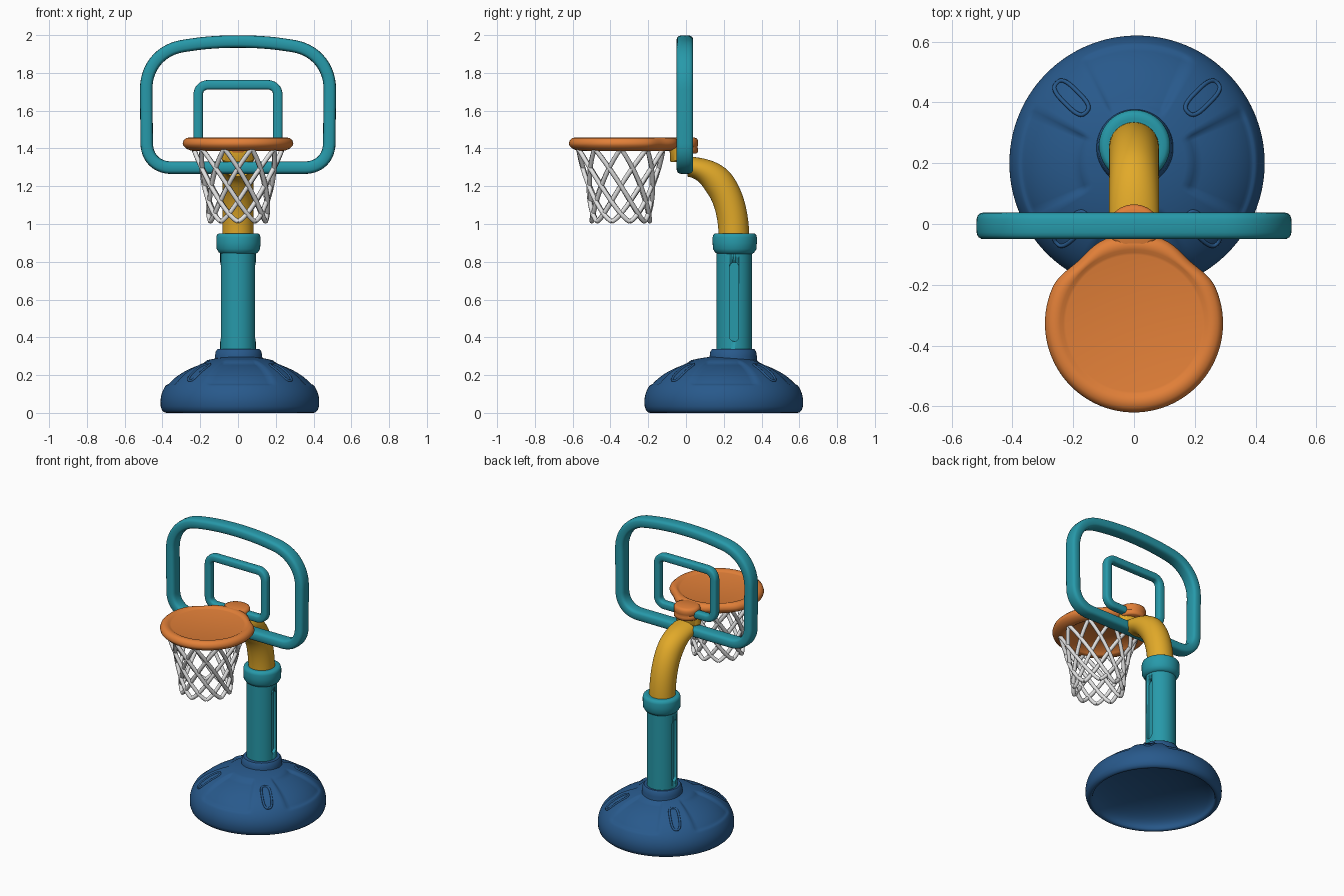
import bpy, bmesh
from math import sin, cos, pi, sqrt, radians, copysign
from mathutils import Vector
from mathutils.geometry import interpolate_bezier

if "Cube" in bpy.data.objects:
    bpy.data.objects.remove(bpy.data.objects["Cube"], do_unlink=True)


def material(name, rgb):
    m = bpy.data.materials.new(name)
    m.use_nodes = True
    m.diffuse_color = (*rgb, 1)
    m.node_tree.nodes["Principled BSDF"].inputs["Base Color"].default_value = (*rgb, 1)
    return m


TEAL = material("teal", (0.02, 0.32, 0.4))
BLUE = material("navy blue", (0.021, 0.1, 0.26))
YELLOW = material("yellow", (0.76, 0.4, 0.022))
ORANGE = material("orange", (0.76, 0.215, 0.04))
WHITE = material("net white", (0.76, 0.76, 0.76))


def select(ob):
    bpy.ops.object.select_all(action="DESELECT")
    ob.select_set(True)
    bpy.context.view_layer.objects.active = ob


def finish(name, bm, mat, angle=35):
    bmesh.ops.remove_doubles(bm, verts=bm.verts, dist=0.0001)
    bmesh.ops.recalc_face_normals(bm, faces=bm.faces)
    mesh = bpy.data.meshes.new(name)
    bm.to_mesh(mesh)
    bm.free()
    mesh.materials.append(mat)
    ob = bpy.data.objects.new(name, mesh)
    bpy.context.collection.objects.link(ob)
    select(ob)
    bpy.ops.object.shade_smooth_by_angle(angle=radians(angle))
    return ob


def bridge(bm, rings, closed):
    """Join rings of vertices with quads."""
    n = len(rings[0])
    for k in range(len(rings) if closed else len(rings) - 1):
        a, b = rings[k], rings[(k + 1) % len(rings)]
        for i in range(n):
            j = (i + 1) % n
            bm.faces.new((a[i], a[j], b[j], b[i]))


def lathe(name, profile, centre, mat, segs=64, warp=None, angle=35):
    """Turn an (r, z) profile about the vertical; warp may bend it by angle."""
    bm = bmesh.new()
    rings = []
    for r0, z0 in profile:
        ring = []
        for i in range(segs):
            t = 2 * pi * i / segs
            r, z = warp(r0, z0, t) if warp else (r0, z0)
            ring.append(bm.verts.new((centre[0] + r * cos(t), centre[1] + r * sin(t), z)))
        rings.append(ring)
    bridge(bm, rings, False)
    bmesh.ops.dissolve_degenerate(bm, edges=bm.edges, dist=0.00001)
    return finish(name, bm, mat, angle)


def oval(ratio):
    """Warp that squashes a lathe front to back."""
    return lambda r, z, t: (r / sqrt(cos(t) ** 2 + (sin(t) / ratio) ** 2), z)


def tube(name, paths, radius, mat, closed=False):
    cu = bpy.data.curves.new(name, "CURVE")
    cu.dimensions = "3D"
    cu.bevel_depth = radius
    cu.bevel_resolution = 2
    cu.use_fill_caps = True
    for pts in paths:
        s = cu.splines.new("POLY")
        s.points.add(len(pts) - 1)
        for p, co in zip(s.points, pts):
            p.co = (*co, 1)
        s.use_cyclic_u = closed
    cu.materials.append(mat)
    ob = bpy.data.objects.new(name, cu)
    bpy.context.collection.objects.link(ob)
    select(ob)
    bpy.ops.object.convert(target="MESH")
    bpy.ops.object.shade_smooth_by_angle(angle=radians(50))


def rounded(corners, steps=14):
    """Closed outline in x, z whose corners (x, z, cut) are rounded off."""
    out = []
    for i, (x, z, cut) in enumerate(corners):
        c = Vector((x, z))
        a = c + (Vector(corners[i - 1][:2]) - c).normalized() * cut
        b = c + (Vector(corners[(i + 1) % len(corners)][:2]) - c).normalized() * cut
        out += [p.xy for p in interpolate_bezier(a.to_3d(), a.lerp(c, 0.6).to_3d(),
                                                 b.lerp(c, 0.6).to_3d(), b.to_3d(), steps)]
    return out


def frame(name, corners, half_w, half_d, y, mat):
    """Sweep a soft rectangular section round a closed outline."""
    path = rounded(corners)
    bm = bmesh.new()
    rings = []
    soft = lambda v: copysign(abs(v) ** 0.6, v)
    for i, p in enumerate(path):
        d = (path[(i + 1) % len(path)] - path[i - 1]).normalized()
        ring = []
        for k in range(20):
            t = 2 * pi * k / 20
            u = half_w * soft(cos(t))
            ring.append(bm.verts.new((p.x + d.y * u, y + half_d * soft(sin(t)), p.y - d.x * u)))
        rings.append(ring)
    bridge(bm, rings, True)
    return finish(name, bm, mat, 50)


# Domed base with four sunken panels and a hollow underneath
BASE = (0.01, 0.2)
R = 0.42


def dome(r):
    return 0.06 + 0.24 * sqrt(max(0, 1 - (r / R) ** 2))


def step(v, lo, hi):
    t = min(1, max(0, (v - lo) / (hi - lo)))
    return t * t * (3 - 2 * t)


def panels(r, z, t):
    if z < dome(r) - 0.001:
        return r, z
    off = abs((t + pi / 4) % (pi / 2) - pi / 4)
    mask = step(r, 0.18, 0.195) * (1 - step(r, 0.375, 0.395)) * (1 - step(off, 0.44, 0.5))
    return r, z - 0.013 * mask


outer = [(R * sin(a), dome(R * sin(a))) for a in (pi / 2 * k / 44 for k in range(45))]
rim = [(0.419, 0.035), (0.412, 0.014), (0.4, 0.003), (0.39, 0), (0.38, 0.004)]
inner = [(0.376 * cos(a), 0.012 + 0.12 * sin(a)) for a in (pi / 2 * k / 16 for k in range(17))]
lathe("base_dome", outer + rim + inner, BASE, BLUE, 160, panels, 60)

# Raised oblong rings on the dome diagonals
slots = []
for q in range(4):
    a = pi / 4 + q * pi / 2
    loop = []
    for k in range(32):
        t = 2 * pi * k / 32
        u = 0.305 + copysign(abs(cos(t)) ** 0.6, cos(t)) * 0.068
        v = copysign(abs(sin(t)) ** 0.7, sin(t)) * 0.028
        x, y = u * cos(a) - v * sin(a), u * sin(a) + v * cos(a)
        loop.append((BASE[0] + x, BASE[1] + y, dome(sqrt(x * x + y * y))))
    slots.append(loop)
tube("base_slot_rims", slots, 0.007, BLUE, True)

# Collar, post with side grooves, and sleeve
POST = (0, 0.255)
lathe("base_collar", [(0, 0.25), (0.13, 0.25), (0.125, 0.3), (0.121, 0.325), (0.112, 0.337), (0, 0.337)],
      (0.003, 0.25), BLUE)
post = lathe("post", [(0, 0.3), (0.094, 0.3), (0.094, 0.9), (0, 0.9)], POST, TEAL)
for side in (-1, 1):
    bm = bmesh.new()
    rings = []
    for x in (0.072, 0.13):
        rings.append([bm.verts.new((side * x, POST[1] + 0.024 * cos(t),
                                    0.588 + 0.024 * sin(t) + copysign(0.185, sin(t))))
                      for t in (2 * pi * (k + 0.5) / 24 for k in range(24))])
        bm.faces.new(rings[-1])
    bridge(bm, rings, False)
    cutter = finish("groove_cutter", bm, TEAL)
    cutter.hide_render = True
    select(post)
    mod = post.modifiers.new("groove", "BOOLEAN")
    mod.operation = "DIFFERENCE"
    mod.object = cutter
    mod.solver = "EXACT"
    bpy.ops.object.modifier_apply(modifier=mod.name)
    bpy.data.objects.remove(cutter, do_unlink=True)
lathe("sleeve", [(0, 0.84), (0.09, 0.84), (0.104, 0.85), (0.115, 0.868), (0.117, 0.9), (0.117, 0.93),
                 (0.113, 0.944), (0.102, 0.951), (0.088, 0.951), (0, 0.945)], (0.002, 0.258), TEAL, 64, None, 50)

# Curved arm that flattens towards the backboard
bend = interpolate_bezier(*(Vector(p) for p in ((0, 0.255, 0.9), (0, 0.255, 1.15),
                                                (0, 0.17, 1.285), (0, 0.015, 1.304))), 32)
bm = bmesh.new()
rings = []
for i, p in enumerate(bend):
    d = (bend[min(i + 1, 31)] - bend[max(i - 1, 0)]).normalized()
    thick = 0.081 - 0.027 * step(i, 17, 31)
    rings.append([bm.verts.new(p + Vector((0.082 * cos(t), d.z * thick * sin(t), -d.y * thick * sin(t))))
                  for t in (2 * pi * k / 40 for k in range(40))])
bridge(bm, rings, False)
for ring in (rings[0], rings[-1]):
    bm.faces.new(ring)
finish("arm", bm, YELLOW)

# Oval bracket between arm and hoop
lathe("arm_bracket", [(0, 1.328), (0.077, 1.328), (0.084, 1.336), (0.084, 1.4), (0, 1.4)],
      (0, -0.03), YELLOW, 64, oval(0.66))

# Backboard frame and target frame
frame("backboard_frame", [(0.482, 1.298, 0.13), (0.488, 1.912, 0.2), (0, 1.987, 0.25),
                          (-0.488, 1.912, 0.2), (-0.482, 1.298, 0.13)], 0.033, 0.044, -0.006, TEAL)
frame("target_frame", [(0.211, 1.412, 0.055), (0.211, 1.737, 0.055),
                       (-0.211, 1.737, 0.055), (-0.211, 1.412, 0.055)], 0.025, 0.026, -0.006, TEAL)

# Filled hoop with slightly flattened shoulders, and its mounting knuckle
HOOP = (0, -0.327)


def shoulders(r, z, t):
    dip = sum(max(0, 1 - abs(t - radians(a)) / radians(24)) for a in (48, 132))
    return r * (1 - 0.06 * step(dip, 0, 1) * step(r, 0.235, 0.275)), z


lathe("hoop", [(0, 1.415), (0.2, 1.413), (0.212, 1.393), (0.225, 1.387), (0.25, 1.388), (0.275, 1.4),
               (0.29, 1.415), (0.293, 1.427), (0.288, 1.443), (0.275, 1.455), (0.257, 1.458),
               (0.243, 1.455), (0.233, 1.449), (0.225, 1.447), (0, 1.447)],
      HOOP, ORANGE, 96, shoulders, 60)
lathe("hoop_knuckle", [(0, 1.374), (0.075, 1.374), (0.083, 1.38), (0.085, 1.398), (0.08, 1.408),
                       (0.085, 1.418), (0.085, 1.44), (0.079, 1.452), (0.066, 1.457), (0, 1.457)],
      (0, -0.012), ORANGE, 48, oval(0.9), 50)

# Net of crossing strands that meet in rounded loops at the bottom
strands = []
COUNT = 10
for i in range(COUNT):
    for way in (-1, 1):
        pts = []
        for k in range(33):
            u = k / 32
            drop = 1 - (1 - u) ** 1.4
            r = 0.153 + 0.083 * (1 - drop) ** 1.8
            t = (i + way * 2.5 * u) * 2 * pi / COUNT
            r += way * 0.003 * sin(pi * u)
            pts.append((r * cos(t), -0.345 + r * sin(t), 1.4 - 0.386 * drop))
        strands.append(pts)
tube("net", strands, 0.0125, WHITE)
